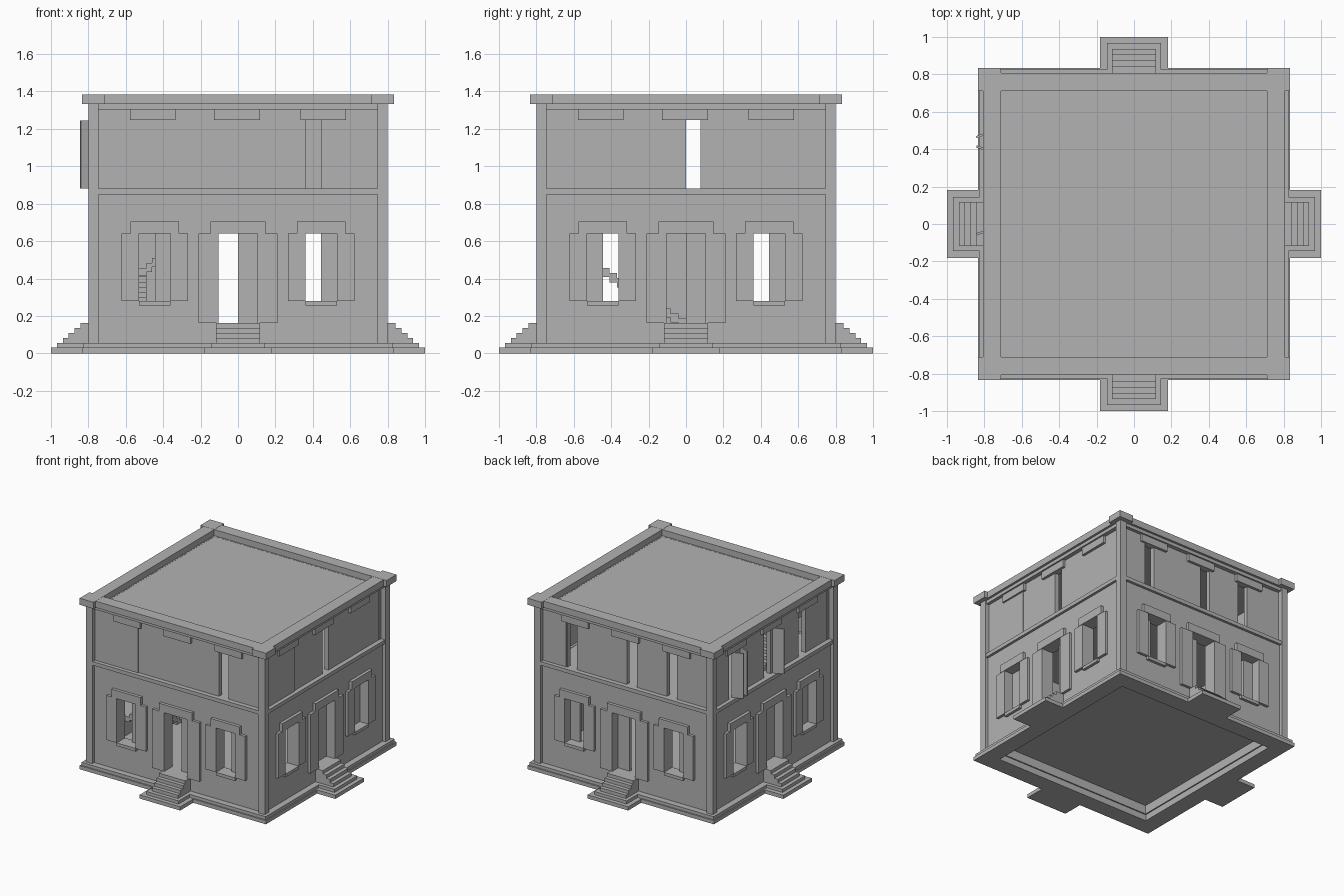
import bpy
import bmesh
import math
from mathutils import Matrix, Vector

old = bpy.data.objects.get("Cube")
if old:
    bpy.data.objects.remove(old)

stone = bpy.data.materials.new("grey_stone")
stone.use_nodes = True
colour = (0.45, 0.45, 0.45, 1)
stone.diffuse_color = colour
stone.node_tree.nodes["Principled BSDF"].inputs["Base Color"].default_value = colour

SIDES = ["front", "right", "back", "left"]


def boxes(name, items, side=0):
    """Boxes given as (u0, u1, d0, d1, z0, z1); u runs along a wall, d points out of it."""
    bm = bmesh.new()
    for u0, u1, d0, d1, z0, z1 in items:
        size = Matrix.Diagonal((u1 - u0, d1 - d0, z1 - z0, 1))
        centre = Vector(((u0 + u1) / 2, -(d0 + d1) / 2, (z0 + z1) / 2))
        bmesh.ops.create_cube(bm, size=1, matrix=Matrix.Translation(centre) @ size)
    bmesh.ops.rotate(bm, verts=bm.verts, matrix=Matrix.Rotation(side * math.pi / 2, 3, "Z"))
    mesh = bpy.data.meshes.new(name)
    bm.to_mesh(mesh)
    bm.free()
    mesh.materials.append(stone)
    obj = bpy.data.objects.new(name, mesh)
    bpy.context.collection.objects.link(obj)
    return obj


def ring(name, outer, inner, z0, z1):
    """Square frame around the house."""
    boxes(name, [(-outer, outer, inner, outer, z0, z1), (-outer, outer, -outer, -inner, z0, z1),
                 (inner, outer, -inner, inner, z0, z1), (-outer, -inner, -inner, inner, z0, z1)])


def wall(name, side, d0, d1, z0, z1, holes):
    """Wall split into boxes around its openings (u0, u1, z0, z1)."""
    items, u = [], -0.76
    for a, b, low, high in sorted(holes):
        items.append((u, a, d0, d1, z0, z1))
        if low > z0:
            items.append((a, b, d0, d1, z0, low))
        if high < z1:
            items.append((a, b, d0, d1, high, z1))
        u = b
    items.append((u, 0.76, d0, d1, z0, z1))
    boxes(name, items, side)


# Plinth, floors, bands and parapet
ring("plinth_lower", 0.835, 0.7, 0, 0.03)
ring("plinth_upper", 0.825, 0.7, 0.03, 0.055)
ring("floor_band", 0.795, 0.7, 0.85, 0.88)
ring("top_beam", 0.79, 0.7, 1.305, 1.335)
ring("parapet", 0.808, 0.71, 1.332, 1.384)
boxes("ground_floor", [(-0.72, 0.72, -0.72, 0.72, 0.12, 0.163)])
boxes("upper_floor", [(-0.72, 0.72, -0.72, 0.72, 0.84, 0.878)])
boxes("roof", [(-0.72, 0.72, -0.72, 0.72, 1.29, 1.334)])

# Corner posts and caps
corners = [(sx, sy) for sx in (-1, 1) for sy in (-1, 1)]


def corner_boxes(name, near, far, z0, z1):
    mid, half = (near + far) / 2, (far - near) / 2
    boxes(name, [(sx * mid - half, sx * mid + half, sy * mid - half, sy * mid + half, z0, z1)
                 for sx, sy in corners])


corner_boxes("corner_posts", 0.745, 0.8, 0.05, 1.335)
corner_boxes("corner_caps", 0.71, 0.835, 1.332, 1.385)

# Ground openings: centre, half width, sill height
OPENINGS = [(-0.445, 0.085, 0.28), (0, 0.103, 0.163), (0.445, 0.085, 0.28)]
HEAD = 0.64
# Which half of each opening its sliding leaf covers, seen from outside
LEAVES = {"front": (1, 1, 1), "right": (-1, 1, 1), "back": (-1, -1, 1), "left": (-1, 1, 1)}
# Gaps between the upper panels
GAPS = {"front": [(0.36, 0.445)], "right": [(0, 0.077)],
        "back": [(-0.53, -0.445), (0, 0.09), (0.36, 0.45)],
        "left": [(-0.53, -0.44), (-0.085, 0), (0.36, 0.45)]}

for k, side in enumerate(SIDES):
    holes = [(c - w, c + w, sill, HEAD) for c, w, sill in OPENINGS]
    wall(side + "_ground_wall", k, 0.69, 0.775, 0.05, 0.86, holes)
    gaps = [(a, b, 0.87, 1.25) for a, b in GAPS[side]]
    wall(side + "_upper_panels", k, 0.72, 0.757, 0.87, 1.32, gaps)
    boxes(side + "_end_panel", [(-0.76, -0.54 if side in ("back", "left") else -0.36,
                                 0.74, 0.764, 0.87, 1.31)], k)

    # Surrounds, lintels, sills and leaves
    surround, leaves = [], []
    for (c, w, sill), half in zip(OPENINGS, LEAVES[side]):
        jamb = 0.108 if c == 0 else 0.092
        for s in (-1, 1):
            a, b = sorted((c + s * w, c + s * (w + jamb)))
            surround.append((a, b, 0.76, 0.797, sill, HEAD))
        surround.append((c - w - 0.045, c + w + 0.045, 0.76, 0.8, HEAD, 0.705))
        if c:
            surround.append((c - w, c + w, 0.74, 0.797, 0.255, 0.28))
        a, b = sorted((c, c + half * w))
        leaves.append((a, b, 0.7, 0.72, sill, HEAD))
    boxes(side + "_opening_surrounds", surround, k)
    boxes(side + "_sliding_leaves", leaves, k)

    # Stepped valance under the beam
    boxes(side + "_valance_tabs", [(c - 0.122, c + 0.122, 0.74, 0.778, 1.247, 1.31)
                                   for c in (-0.455, -0.005, 0.455)], k)

    # Entrance steps
    steps = [(-0.182, 0.182, 0.75, 1, 0, 0.03), (-0.145, 0.145, 0.75, 0.967, 0.03, 0.055)]
    steps += [(-0.117, 0.117, 0.7, 0.936 - 0.031 * i, 0.05, 0.082 + 0.027 * i) for i in range(4)]
    boxes(side + "_entrance_steps", steps, k)

# Ajar shutters on the left upper storey
for i, (y, angle) in enumerate([(0.48, 20), (0.4, -20), (-0.04, 20)]):
    shutter = boxes("ajar_shutter_%d" % (i + 1), [(-0.045, 0.045, -0.006, 0.006, 0.88, 1.245)])
    shutter.location = (-0.8, y, 0)
    shutter.rotation_euler.z = math.radians(angle)


# Indoor stairs: one flight along the left wall, then a turn along the front
def stairs(name, floor, turn_steps):
    rise, run = 0.027, 0.041
    items = []
    for i in range(11):
        z = floor + rise * (i + 1)
        items.append((-0.69, -0.49, run * i, run * (i + 1), z - 0.05, z))
    landing = floor + rise * 11
    items.append((-0.69, -0.49, 0.45, 0.69, landing - 0.04, landing))
    for i in range(turn_steps):
        z = landing + rise * (i + 1)
        items.append((-0.49 + 0.03 * i, -0.46 + 0.03 * i, 0.46, 0.69, z - 0.05, z))
    boxes(name, items)


stairs("ground_stairs", 0.16, 15)
stairs("upper_stairs", 0.88, 4)
